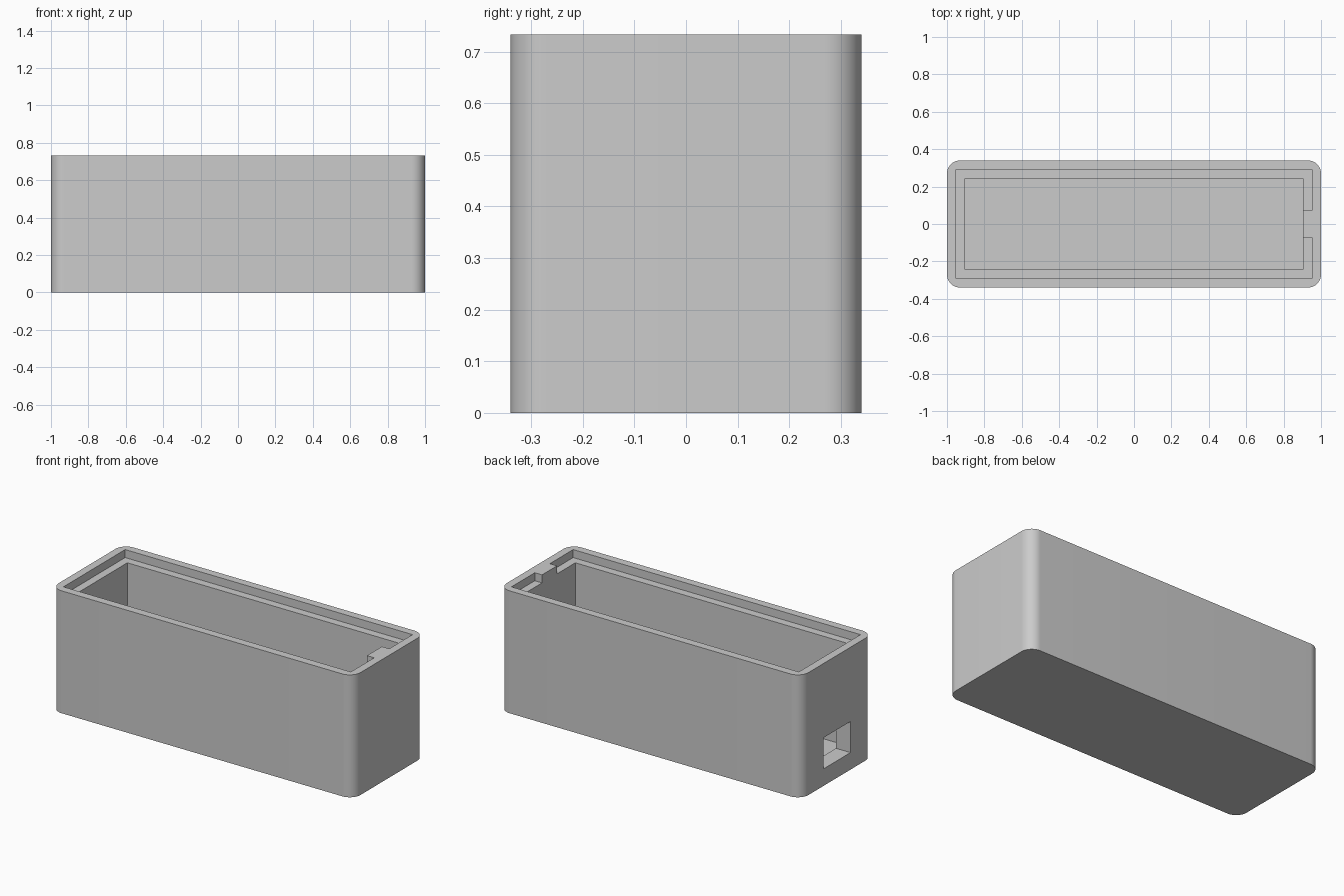
import bpy, bmesh, math

if "Cube" in bpy.data.objects:
    bpy.data.objects.remove(bpy.data.objects["Cube"], do_unlink=True)

HALF_X, HALF_Y, HEIGHT = 1.0, 0.34, 0.733
RADIUS = 0.071
LEDGE = 0.048          # ledge width and depth
FLOOR = 0.071
POCKET_X, POCKET_Y = HALF_X - 2 * LEDGE, HALF_Y - 2 * LEDGE
LEDGE_X, LEDGE_Y = HALF_X - LEDGE, HALF_Y - LEDGE
TAB = 0.071            # half width of the rim tab
ABOVE = HEIGHT + 0.2


def rectangle(x0, x1, y0, y1):
    return [(x0, y0), (x1, y0), (x1, y1), (x0, y1)]


def prism(name, outline, z0, z1, radius=0):
    """Extrude an outline upward, optionally rounding its upright edges."""
    bm = bmesh.new()
    base = bm.faces.new([bm.verts.new((x, y, z0)) for x, y in outline])
    grown = bmesh.ops.extrude_face_region(bm, geom=[base])["geom"]
    top = [v for v in grown if isinstance(v, bmesh.types.BMVert)]
    bmesh.ops.translate(bm, verts=top, vec=(0, 0, z1 - z0))
    if radius:
        upright = [e for e in bm.edges
                   if abs(e.verts[0].co.z - e.verts[1].co.z) > 0.01]
        bmesh.ops.bevel(bm, geom=upright, offset=radius, segments=14,
                        profile=0.5, affect='EDGES')
    bmesh.ops.recalc_face_normals(bm, faces=bm.faces)
    mesh = bpy.data.meshes.new(name)
    bm.to_mesh(mesh)
    bm.free()
    obj = bpy.data.objects.new(name, mesh)
    bpy.context.collection.objects.link(obj)
    return obj


# Outer shell with rounded upright corners
case = prism("case_body", rectangle(-HALF_X, HALF_X, -HALF_Y, HALF_Y),
             0, HEIGHT, RADIUS)

# Ledge outline leaves a full-height tab on the +x rim
ledge_outline = [(-LEDGE_X, -LEDGE_Y), (LEDGE_X, -LEDGE_Y), (LEDGE_X, -TAB),
                 (POCKET_X - 0.1, -TAB), (POCKET_X - 0.1, TAB),
                 (LEDGE_X, TAB), (LEDGE_X, LEDGE_Y), (-LEDGE_X, LEDGE_Y)]

cutters = [
    prism("pocket_cutter",
          rectangle(-POCKET_X, POCKET_X, -POCKET_Y, POCKET_Y), FLOOR, ABOVE),
    prism("ledge_cutter", ledge_outline, HEIGHT - LEDGE, ABOVE),
    # Port opening through the -x wall
    prism("port_cutter", rectangle(-1.1, -0.8, -0.128, 0.128), 0.102, 0.288),
]

bpy.context.view_layer.objects.active = case
for cutter in cutters:
    cutter.hide_render = True
    cut = case.modifiers.new(cutter.name, 'BOOLEAN')
    cut.operation = 'DIFFERENCE'
    cut.solver = 'EXACT'
    cut.object = cutter
    bpy.ops.object.modifier_apply(modifier=cut.name)
for cutter in cutters:
    bpy.data.objects.remove(cutter, do_unlink=True)

# Single plain grey
grey = bpy.data.materials.new("light_grey")
grey.use_nodes = True
colour = (0.6, 0.6, 0.6, 1)
grey.diffuse_color = colour
grey.node_tree.nodes["Principled BSDF"].inputs["Base Color"].default_value = colour
case.data.materials.clear()
case.data.materials.append(grey)

bpy.ops.object.select_all(action='DESELECT')
case.select_set(True)
bpy.ops.object.shade_smooth_by_angle(angle=math.radians(30))
